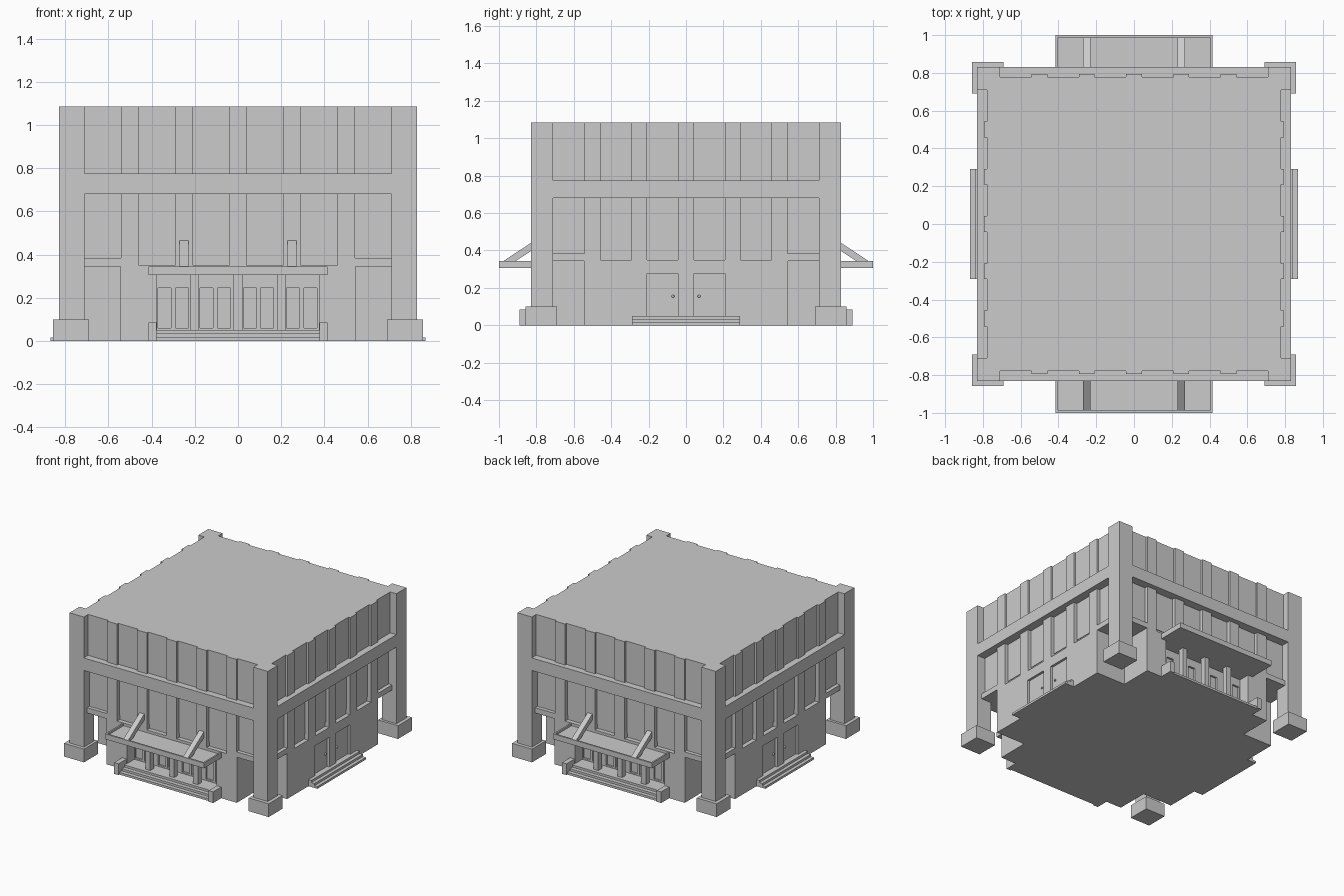
import bpy, bmesh, math
from mathutils import Matrix, Vector

if "Cube" in bpy.data.objects:
    bpy.data.objects.remove(bpy.data.objects["Cube"])

FRONT_BACK = (0, 180)
SIDES = (90, 270)
ALL = (0, 90, 180, 270)


def finish(name, bm):
    bmesh.ops.recalc_face_normals(bm, faces=bm.faces)
    me = bpy.data.meshes.new(name)
    bm.to_mesh(me)
    bm.free()
    ob = bpy.data.objects.new(name, me)
    bpy.context.collection.objects.link(ob)
    return ob


def part(name, boxes, angles=(0,)):
    """Boxes (x0, x1, d0, d1, z0, z1); d is the distance outward from the centre, repeated per facade."""
    bm = bmesh.new()
    for a in angles:
        rot = Matrix.Rotation(math.radians(a), 4, 'Z')
        for x0, x1, d0, d1, z0, z1 in boxes:
            m = (rot @ Matrix.Translation(((x0 + x1) / 2, -(d0 + d1) / 2, (z0 + z1) / 2))
                 @ Matrix.Diagonal((x1 - x0, d1 - d0, z1 - z0, 1)))
            bmesh.ops.create_cube(bm, size=1, matrix=m)
    return finish(name, bm)


def both(x0, x1, *rest):
    return [(x0, x1, *rest), (-x1, -x0, *rest)]


# solid cores: upper storey, recessed window band, notched ground floor
part("upper_block", [(-.778, .778, -.778, .778, .69, 1.085)])
part("window_band", [(-.765, .765, -.765, .765, .385, .69)])
part("ground_floor_core", [(-.545, .545, -.69, .69, 0, .35), (-.775, .775, -.545, .545, 0, .35)])
part("corner_floor_slab", [(-.79, .79, -.69, .69, .345, .35), (-.76, .76, -.76, .76, .345, .385)])

# corner pillars, bases and the beam that ties them together
part("corner_pillars", [(.71, .83, .71, .83, .09, 1.085)], ALL)
part("pillar_bases", [(.69, .857, .69, .857, 0, .1)], ALL)
part("ring_beam", [(-.72, .72, .74, .83, .68, .775)], ALL)

# pilasters and window sills
pilasters = [(c - .042, c + .042, .74, .793, z0, z1)
             for c in (-.5, -.25, 0, .25, .5) for z0, z1 in ((.345, .69), (.77, 1.085))]
part("pilasters", pilasters, ALL)
part("corner_sills", both(.542, .72, .74, .793, .345, .385), ALL)

# front and back entrance wall around a recessed porch
part("entrance_wall", both(.375, .545, .68, .793, 0, .35) + [(-.375, .375, .68, .793, .305, .35)], FRONT_BACK)
part("porch_floor", [(-.375, .375, .68, .793, 0, .05)], FRONT_BACK)
part("porch_columns", [(c - .02, c + .02, .75, .793, .05, .305) for c in (-.2, 0, .2)], FRONT_BACK)

# glazed entrance doors: frames standing proud of the panes
edges = [-.375]
for c in (-.30, -.105, .095, .295):
    edges += [c - .07, c - .01, c + .01, c + .07]
edges.append(.375)
frames = [(edges[i], edges[i + 1], .68, .705, .05, .305) for i in range(0, len(edges), 2)]
frames += [(-.375, .375, .68, .705, .05, .06), (-.375, .375, .68, .705, .245, .305)]
part("entrance_door_frames", frames, FRONT_BACK)

# entrance stairs with end blocks
part("entrance_steps", [(-.378, .378, .77, d, z, z + .0167)
                        for d, z in ((.88, 0), (.85, .0167), (.82, .0333))], FRONT_BACK)
part("step_end_blocks", both(.378, .415, .77, .89, 0, .085), FRONT_BACK)

# canopy tray with raised rim
part("entrance_canopy", [(-.415, .415, .77, 1, .305, .33)]
     + [(-.415, .415, .988, 1, .33, .345)] + both(.403, .415, .77, .988, .33, .345), FRONT_BACK)

# sloping canopy struts, extruded from a side profile
profile = [(.76, .486), (.985, .338), (.985, .325), (.94, .325), (.76, .441)]
bm = bmesh.new()
for s in (1, -1):
    for cx in (-.25, .25):
        face = bm.faces.new([bm.verts.new((cx - .02, s * d, z)) for d, z in profile])
        new = bmesh.ops.extrude_face_region(bm, geom=[face])["geom"]
        bmesh.ops.translate(bm, vec=Vector((.04, 0, 0)),
                            verts=[v for v in new if isinstance(v, bmesh.types.BMVert)])
finish("canopy_struts", bm)

# side walls with two inset doors each
part("side_walls", both(.21, .545, .76, .793, 0, .35)
     + [(-.04, .04, .76, .793, 0, .35), (-.21, .21, .76, .793, .275, .35),
        (-.21, .21, .76, .793, 0, .05)], SIDES)
part("side_steps", [(-.29, .29, .77, d, z, z + .0167)
                    for d, z in ((.868, 0), (.843, .0167), (.818, .0333))], SIDES)

# round door knobs
bm = bmesh.new()
for s in (1, -1):
    for y in (-.07, .07):
        bmesh.ops.create_uvsphere(bm, u_segments=10, v_segments=6, radius=.008,
                                  matrix=Matrix.Translation((s * .78, y, .155)))
finish("side_door_knobs", bm)
